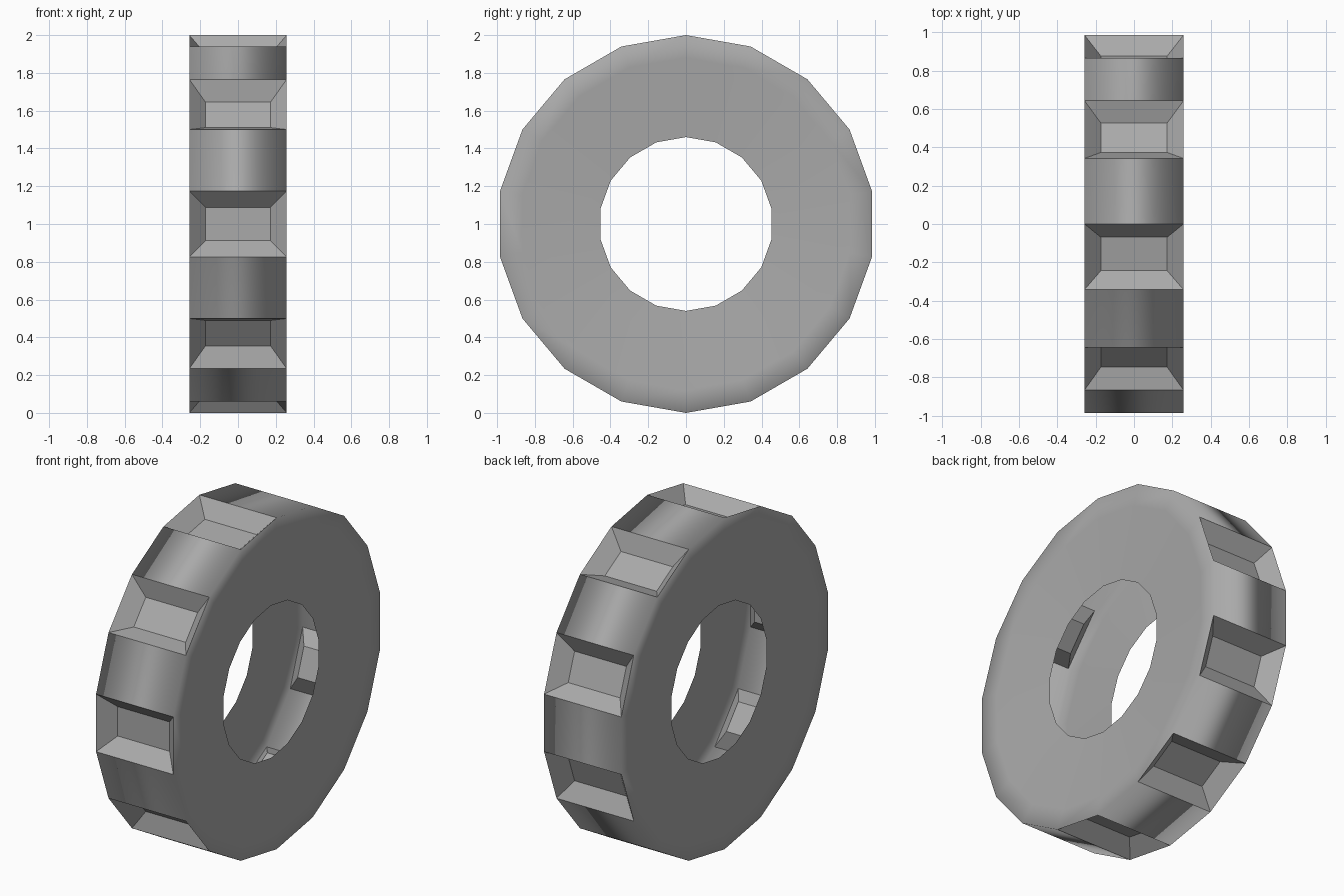
import bpy
import bmesh
from math import sin, cos, tau

cube = bpy.data.objects.get("Cube")
if cube:
    bpy.data.objects.remove(cube, do_unlink=True)

SIDES = 18
RECESS = 0.085
# Hollow tyre cross-section: (x, radius), open towards the axle
PROFILE = [(-0.22, 0.46), (-0.25, 0.88), (-0.258, 1.0),
           (0.258, 1.0), (0.25, 0.88), (0.22, 0.46)]
TREAD = 2  # profile segment that forms the tread

# Grey rubber
rubber = bpy.data.materials.new("grey_rubber")
rubber.use_nodes = True
colour = (0.4, 0.4, 0.4, 1.0)
rubber.diffuse_color = colour
rubber.node_tree.nodes["Principled BSDF"].inputs["Base Color"].default_value = colour

bm = bmesh.new()

# Rings of the shell, first corner at the top and turning towards the front
rings = []
for i in range(SIDES):
    a = tau * i / SIDES
    rings.append([bm.verts.new((x, -r * sin(a), 1 + r * cos(a))) for x, r in PROFILE])

# Sidewalls and tread; every other tread face becomes a recess
pads = []
for i in range(SIDES):
    here, there = rings[i], rings[(i + 1) % SIDES]
    for j in range(len(PROFILE) - 1):
        face = bm.faces.new((here[j], there[j], there[j + 1], here[j + 1]))
        face.smooth = True
        if j == TREAD and i % 2 == 0:
            pads.append(face)

bm.normal_update()
if pads[0].normal.z < 0:
    bmesh.ops.reverse_faces(bm, faces=bm.faces[:])
    bm.normal_update()

# Sunken recesses with sloping walls and crisp edges
walls = bmesh.ops.inset_individual(bm, faces=pads, thickness=RECESS, depth=-RECESS,
                                   use_even_offset=True)["faces"]
for face in set(walls) | set(pads):
    for edge in face.edges:
        edge.smooth = False

mesh = bpy.data.meshes.new("tyre")
bm.to_mesh(mesh)
bm.free()
mesh.materials.append(rubber)
tyre = bpy.data.objects.new("tyre", mesh)
bpy.context.scene.collection.objects.link(tyre)
